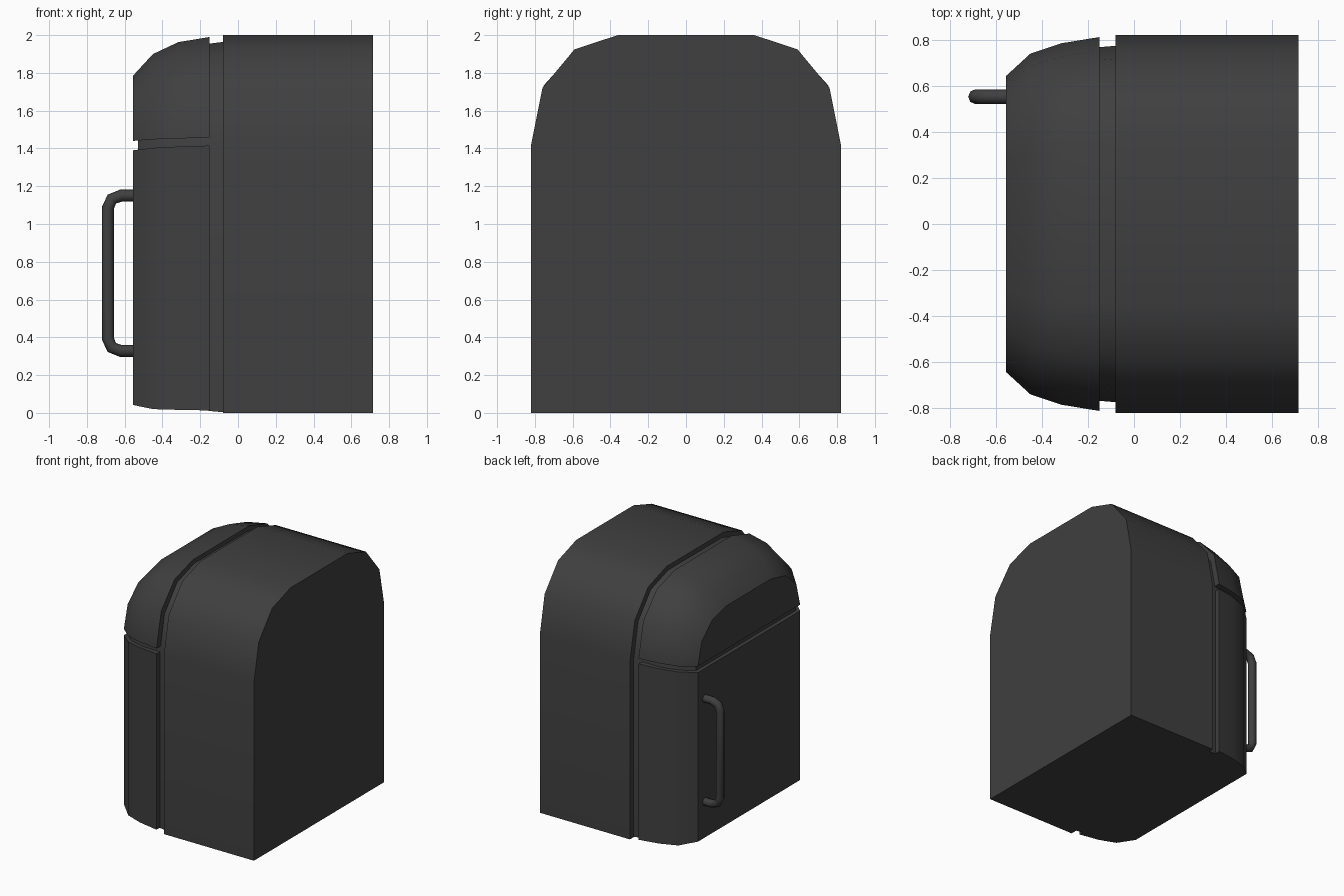
import bpy, bmesh

if "Cube" in bpy.data.objects:
    bpy.data.objects.remove(bpy.data.objects["Cube"])

dark = bpy.data.materials.new("dark_grey")
dark.diffuse_color = (0.05, 0.05, 0.05, 1)
dark.use_nodes = True
dark.node_tree.nodes["Principled BSDF"].inputs["Base Color"].default_value = dark.diffuse_color


def finish(ob, angle):
    ob.data.materials.append(dark)
    bpy.ops.object.select_all(action='DESELECT')
    ob.select_set(True)
    bpy.context.view_layer.objects.active = ob
    bpy.ops.object.shade_smooth_by_angle(angle=angle)


def arch(w, bottom, top, spring=1.42):
    """Closed (y, z) outline: straight sides with a faceted arched top."""
    shape = [(1, 0), (0.927, 0.517), (0.72, 0.87), (0.44, 1)]
    half = [(w, bottom)] + [(w * a, spring + (top - spring) * b) for a, b in shape]
    return half + [(-y, z) for y, z in reversed(half)]


def box(w, bottom, top):
    return [(w, bottom), (w, top), (-w, top), (-w, bottom)]


def loft(name, sections):
    """Skin a list of (x, outline) sections and cap both ends."""
    bm = bmesh.new()
    rings = [[bm.verts.new((x, y, z)) for y, z in outline] for x, outline in sections]
    for a, b in zip(rings, rings[1:]):
        for i in range(len(a)):
            j = (i + 1) % len(a)
            bm.faces.new((a[i], a[j], b[j], b[i]))
    bm.faces.new(rings[0])
    bm.faces.new(rings[-1])
    bmesh.ops.recalc_face_normals(bm, faces=bm.faces)
    me = bpy.data.meshes.new(name)
    bm.to_mesh(me)
    bm.free()
    ob = bpy.data.objects.new(name, me)
    bpy.context.collection.objects.link(ob)
    finish(ob, 0.66)
    return ob


# Main cabinet
loft("cabinet", [(0.715, arch(0.82, 0, 2)), (-0.08, arch(0.82, 0, 2))])

# Recessed core that shows in the seams around the doors
loft("door_seal_core", [(-0.07, arch(0.775, 0.003, 1.965)),
                        (-0.15, arch(0.768, 0.01, 1.955)),
                        (-0.32, arch(0.755, 0.04, 1.93)),
                        (-0.44, arch(0.71, 0.05, 1.87)),
                        (-0.53, arch(0.63, 0.07, 1.76))])

# Doors: x, half width, bottom, lower door top, upper door bottom, top
steps = [(-0.15, 0.812, 0.013, 1.415, 1.457, 1.99),
         (-0.315, 0.785, 0.016, 1.41, 1.453, 1.963),
         (-0.45, 0.74, 0.02, 1.403, 1.448, 1.90),
         (-0.556, 0.643, 0.042, 1.39, 1.44, 1.785)]
loft("lower_door", [(x, box(w, b, t)) for x, w, b, t, _, _ in steps])
loft("upper_door", [(x, arch(w, b, t, b + 0.003)) for x, w, _, _, b, t in steps])

# Bent tube handle
upper = [(-0.54, 1.15), (-0.62, 1.15), (-0.668, 1.132), (-0.689, 1.085)]
path = upper + [(x, 1.478 - z) for x, z in reversed(upper)]
cu = bpy.data.curves.new("handle_path", 'CURVE')
cu.dimensions = '3D'
cu.bevel_depth = 0.032
cu.bevel_resolution = 2
cu.use_fill_caps = True
sp = cu.splines.new('POLY')
sp.points.add(len(path) - 1)
for p, (x, z) in zip(sp.points, path):
    p.co = (x, 0.553, z, 1)
tmp = bpy.data.objects.new("handle", cu)
bpy.context.collection.objects.link(tmp)
bpy.context.view_layer.update()
mesh = bpy.data.meshes.new_from_object(tmp)
bpy.data.objects.remove(tmp)
handle = bpy.data.objects.new("handle", mesh)
bpy.context.collection.objects.link(handle)
finish(handle, 0.9)
